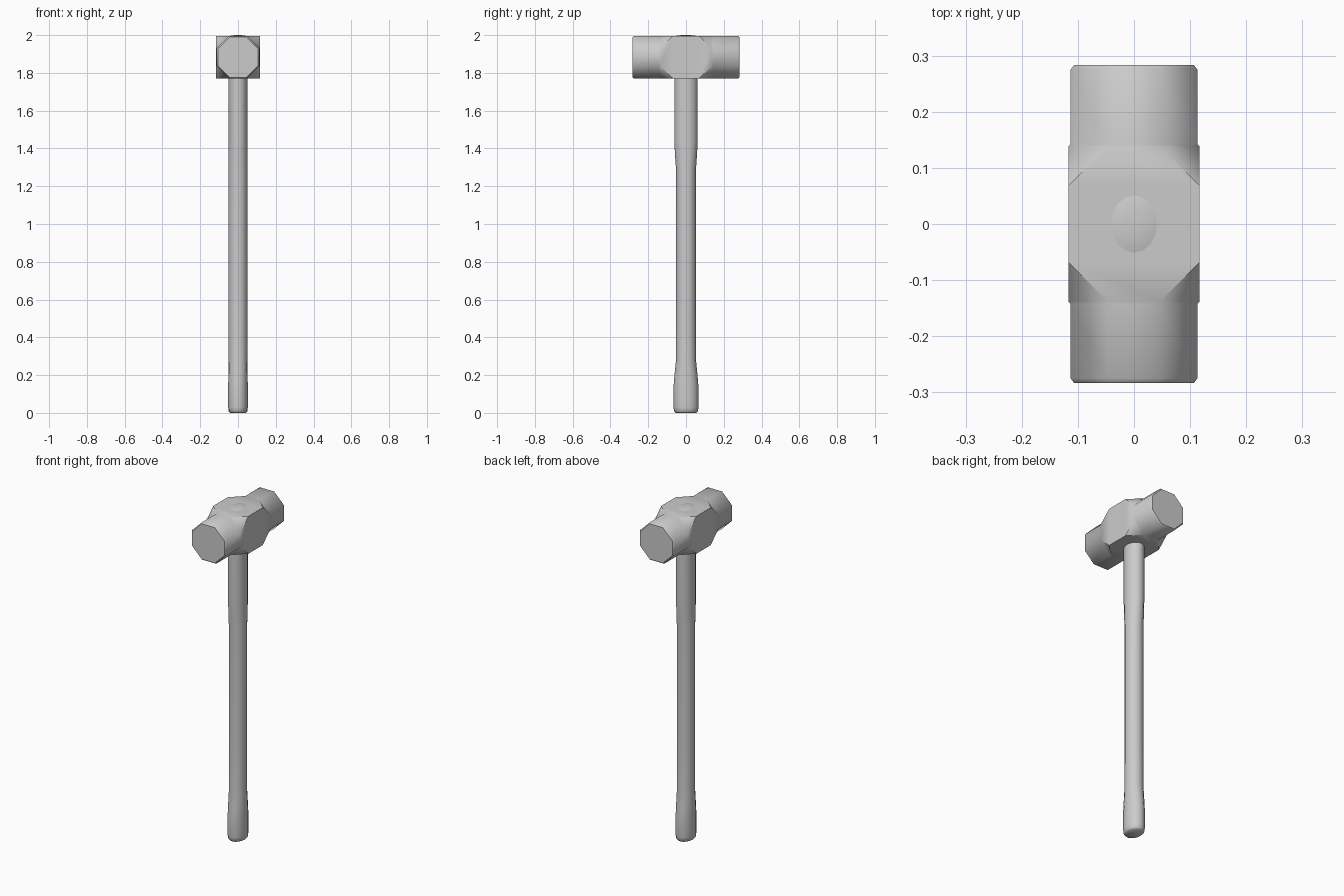
import bpy, bmesh, math

if "Cube" in bpy.data.objects:
    bpy.data.objects.remove(bpy.data.objects["Cube"])


def loft(name, rings, smooth_angle):
    """Bridge rings of equal point count, cap both ends, merge doubled points."""
    bm = bmesh.new()
    loops = [[bm.verts.new(p) for p in ring] for ring in rings]
    n = len(loops[0])
    for a, b in zip(loops, loops[1:]):
        for i in range(n):
            j = (i + 1) % n
            bm.faces.new((a[i], a[j], b[j], b[i]))
    bm.faces.new(loops[0][::-1])
    bm.faces.new(loops[-1])
    bmesh.ops.remove_doubles(bm, verts=bm.verts[:], dist=1e-5)
    bmesh.ops.recalc_face_normals(bm, faces=bm.faces[:])
    mesh = bpy.data.meshes.new(name)
    bm.to_mesh(mesh)
    bm.free()
    obj = bpy.data.objects.new(name, mesh)
    bpy.context.collection.objects.link(obj)
    bpy.ops.object.select_all(action='DESELECT')
    obj.select_set(True)
    bpy.context.view_layer.objects.active = obj
    bpy.ops.object.shade_smooth_by_angle(angle=math.radians(smooth_angle))
    return obj


def oval(rx, ry, z, n=16):
    return [(rx * math.cos(2 * math.pi * i / n),
             ry * math.sin(2 * math.pi * i / n), z) for i in range(n)]


HEAD_Z = 1.883


def head_ring(y, hx, hz, cx, cz):
    """Rectangle with cut corners; cx, cz are the half lengths of the flats."""
    pts = [(hx, -cz), (hx, cz), (cx, hz), (-cx, hz),
           (-hx, cz), (-hx, -cz), (-cx, -hz), (cx, -hz)]
    return [(x, y, HEAD_Z + z) for x, z in pts]


# Head: octagonal striking ends swelling to a square middle with raised cheeks
half = [(0.283, 0.107, 0.107, 0.044, 0.044),
        (0.275, 0.113, 0.113, 0.047, 0.047),
        (0.142, 0.113, 0.113, 0.047, 0.047),
        (0.138, 0.117, 0.113, 0.047, 0.047),
        (0.068, 0.117, 0.113, 0.117, 0.113)]
sections = [(-s[0],) + s[1:] for s in half] + half[::-1]
loft("hammer_head", [head_ring(*s) for s in sections], 48)

# Handle: oval shaft, swollen at the grip and below the head
shaft = [(0.042, 0.055, 0.0), (0.050, 0.063, 0.008), (0.052, 0.066, 0.03),
         (0.052, 0.066, 0.14), (0.051, 0.061, 0.20), (0.050, 0.053, 0.28),
         (0.050, 0.052, 0.60), (0.050, 0.052, 1.28), (0.050, 0.058, 1.36),
         (0.050, 0.062, 1.44), (0.050, 0.062, 1.993),
         (0.035, 0.044, 1.998), (0.015, 0.019, 2.0)]
loft("handle", [oval(*s) for s in shaft], 50)
